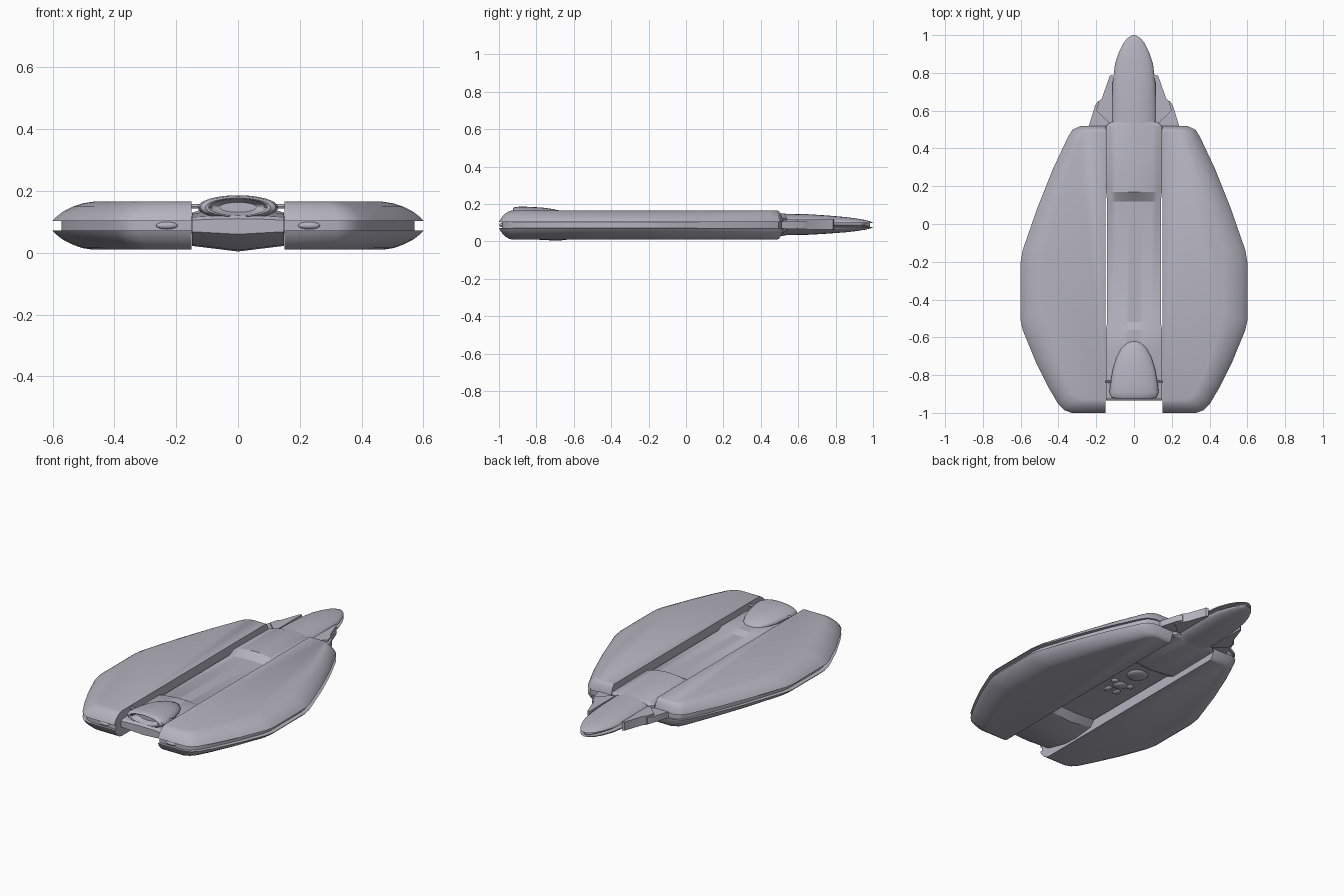
import bpy, bmesh, math

cube = bpy.data.objects.get("Cube")
if cube:
    bpy.data.objects.remove(cube)

hull = bpy.data.materials.new("pale lavender grey")
hull.use_nodes = True
COLOR = (0.46, 0.45, 0.52, 1)
hull.diffuse_color = COLOR
hull.node_tree.nodes["Principled BSDF"].inputs["Base Color"].default_value = COLOR


def loft(name, rings, mirror=False, angle=30):
    """Skin a list of equal-length closed rings and cap both ends."""
    bm = bmesh.new()
    loops = [[bm.verts.new(p) for p in ring] for ring in rings]
    n = len(loops[0])
    for a, b in zip(loops, loops[1:]):
        for i in range(n):
            j = (i + 1) % n
            bm.faces.new((a[i], a[j], b[j], b[i]))
    bm.faces.new(loops[0])
    bm.faces.new(loops[-1][::-1])
    bmesh.ops.recalc_face_normals(bm, faces=bm.faces)
    mesh = bpy.data.meshes.new(name)
    bm.to_mesh(mesh)
    bm.free()
    mesh.materials.append(hull)
    obj = bpy.data.objects.new(name, mesh)
    bpy.context.collection.objects.link(obj)
    if mirror:
        obj.modifiers.new("Mirror", "MIRROR")
    bpy.ops.object.select_all(action="DESELECT")
    obj.select_set(True)
    bpy.context.view_layer.objects.active = obj
    bpy.ops.object.shade_smooth_by_angle(angle=math.radians(angle))
    return obj


def arc(y, rx, z, rz, start=0, sweep=360, n=32):
    """Ellipse or part of one, standing across the y axis."""
    steps = n if sweep == 360 else n - 1
    angles = [math.radians(start + sweep * i / steps) for i in range(n)]
    return [(rx * math.cos(a), y, z + rz * math.sin(a)) for a in angles]


def lens(name, x, y, z, rx, ry, rz, mirror=False):
    """Flattened ball."""
    rings = []
    for i in range(11):
        t = math.radians(-88 + 17.6 * i)
        c = math.cos(t)
        rings.append([(x + rx * c * math.cos(a), y + ry * c * math.sin(a), z + rz * math.sin(t))
                      for a in (math.tau * k / 24 for k in range(24))])
    return loft(name, rings, mirror, 40)


# Side pods: two rounded shells around a recessed core
POD = [(.15, -1), (.33, -1), (.37, -.985), (.40, -.955), (.45, -.87), (.52, -.73),
       (.59, -.56), (.6, -.51), (.6, -.2), (.59, -.14), (.51, .09), (.43, .29),
       (.35, .46), (.325, .5), (.28, .52), (.15, .52)]


def pod_ring(z, t):
    sx, sy = 1 - .29 * t, 1 - .065 * t
    return [(.15 + (x - .15) * sx, .06 + (y - .06) * sy, z) for x, y in POD]


EDGE = [(0, 0), (.012, .08), (.03, .26), (.046, .5), (.057, .75), (.062, 1)]
loft("upper_pod_shells", [pod_ring(.103 + h, t) for h, t in EDGE], True, 25)
loft("lower_pod_shells", [pod_ring(.072 - h, t) for h, t in EDGE], True, 25)
loft("pod_cores", [pod_ring(.07, .22), pod_ring(.105, .22)], True)
lens("pod_rear_lights", .23, -.985, .088, .035, .012, .012, True)


# Central body with a recess above and below, and a keel at the rear
def body_ring(y, w, top_edge, top, low_edge, low):
    upper = []
    for i in range(13):
        u = 1 - i / 6
        upper.append((w * u, y, top - (top - top_edge) * u * u))
    lower = [(-w, y, low_edge), (-w / 2, y, (low_edge + low) / 2), (0, y, low),
             (w / 2, y, (low_edge + low) / 2), (w, y, low_edge)]
    return upper + lower


BODY = [(.54, .12, .12, .146, .06, .034), (.52, .148, .125, .15, .05, .03),
        (.17, .148, .13, .155, .045, .025), (.12, .142, .115, .12, .065, .058),
        (-.52, .142, .115, .12, .065, .058), (-.56, .148, .125, .14, .035, .018),
        (-.68, .148, .125, .14, .022, .004), (-.78, .148, .125, .14, .026, .008),
        (-.92, .148, .115, .12, .06, .052), (-.935, .148, .105, .11, .068, .06)]
loft("central_body", [body_ring(*row) for row in BODY], angle=25)

# Nose: upper and lower half shells with a slim core in the slit
NOSE = [(.5, .12, 1), (.65, .118, .95), (.75, .113, .82), (.85, .1, .65), (.91, .08, .5),
        (.96, .055, .32), (.985, .033, .18), (1, .008, .05)]
loft("upper_nose", [arc(y, w, .098, .05 * h, 0, 180, 17) for y, w, h in NOSE])
loft("lower_nose", [arc(y, w, .077, .044 * h, 180, 180, 17) for y, w, h in NOSE])
loft("nose_core", [arc(y - .015, w * .88, .0875, .012, n=16) for y, w, h in NOSE])

# Stepped fins beside the nose
REAR_FIN = [(.1, .5), (.245, .5), (.205, .63), (.19, .65), (.1, .65)]
FRONT_FIN = [(.115, .52), (.2, .6), (.185, .65), (.17, .665), (.128, .785), (.115, .79)]
for name, shape, low, high in (("rear_fins", REAR_FIN, .07, .108),
                               ("front_fins", FRONT_FIN, .063, .117)):
    loft(name, [[(x, y, z) for x, y in shape] for z in (low, high)], True)

# Engine dome with a nested hollow nozzle at its rear
DOME = [(-.615, .01, .13, .004), (-.63, .04, .132, .016), (-.66, .068, .135, .026),
        (-.71, .094, .14, .033), (-.77, .112, .144, .037), (-.84, .125, .146, .039),
        (-.89, .13, .147, .039), (-.915, .122, .147, .036), (-.925, .105, .147, .03),
        (-.922, .095, .147, .027), (-.9, .085, .147, .023), (-.885, .06, .147, .016)]
loft("engine_dome", [arc(*row) for row in DOME])
loft("engine_crossbar", [[(x, -.835 + .007 * math.cos(a), .15 + .007 * math.sin(a))
                          for a in (math.tau * k / 12 for k in range(12))]
                         for x in (-.16, .16)])

# Round fittings in the belly recess
lens("large_belly_fitting", 0, .03, .06, .06, .06, .016)
lens("small_belly_fitting", 0, -.12, .06, .04, .04, .014)
lens("side_belly_fittings", .055, -.1, .062, .022, .022, .012, True)
lens("rear_belly_fittings", .03, -.19, .062, .02, .03, .012, True)
